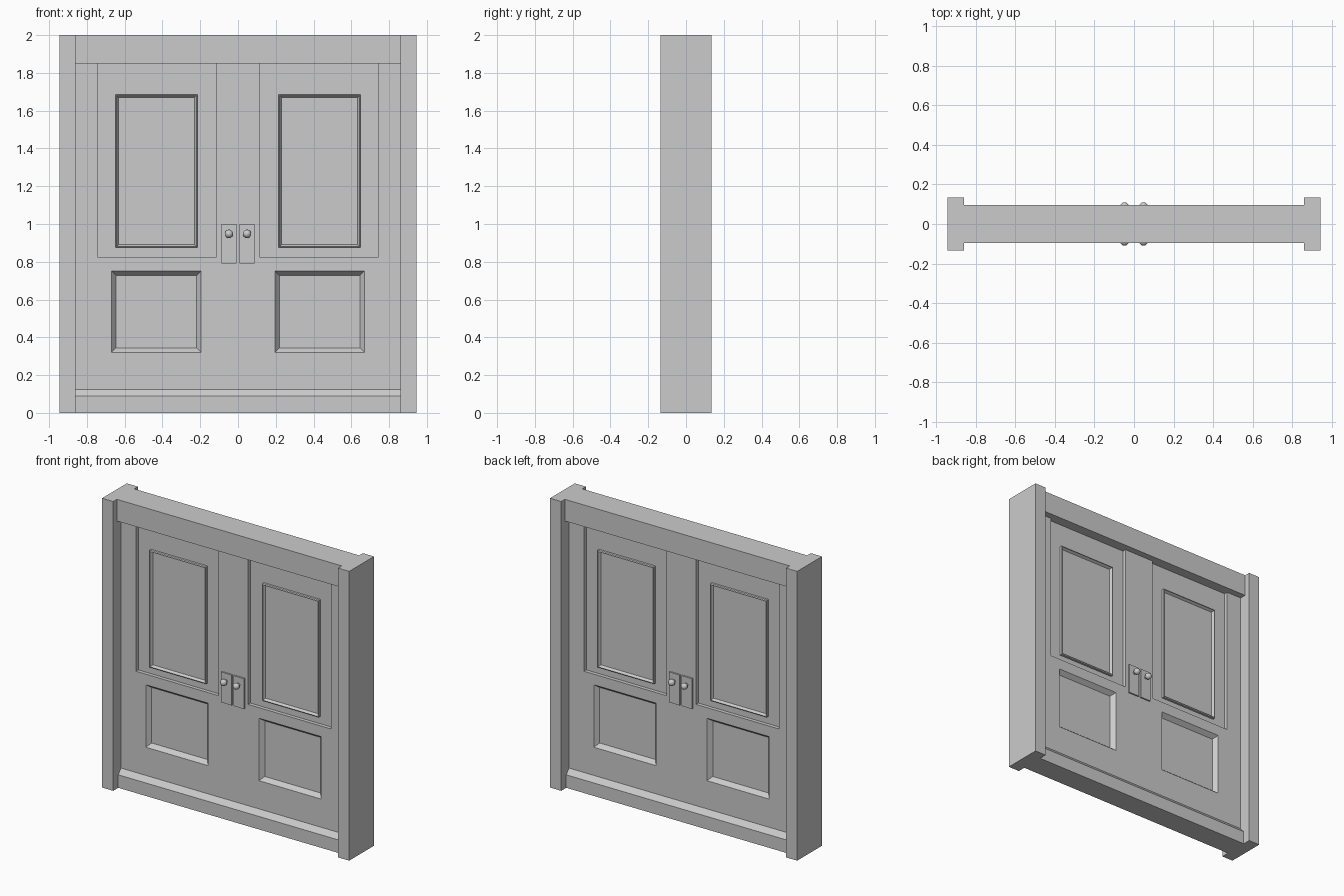
import bpy, bmesh
from math import radians

if "Cube" in bpy.data.objects:
    bpy.data.objects.remove(bpy.data.objects["Cube"])


def make_object(name, bm):
    bmesh.ops.recalc_face_normals(bm, faces=bm.faces)
    mesh = bpy.data.meshes.new(name)
    bm.to_mesh(mesh)
    bm.free()
    obj = bpy.data.objects.new(name, mesh)
    bpy.context.collection.objects.link(obj)
    return obj


def nested_rings(name, x0, x1, z0, z1, side, rings):
    """Closed solid from rectangles in the xz plane; each ring is (inset, depth)."""
    bm = bmesh.new()
    loops = []
    for i, y in rings:
        loops.append([bm.verts.new((x, side * y, z)) for x, z in
                      ((x0 + i, z0 + i), (x1 - i, z0 + i), (x1 - i, z1 - i), (x0 + i, z1 - i))])
    for a, b in zip(loops, loops[1:]):
        for k in range(4):
            n = (k + 1) % 4
            bm.faces.new((a[k], a[n], b[n], b[k]))
    bm.faces.new(loops[0])
    bm.faces.new(loops[-1])
    return make_object(name, bm)


def box(name, x0, x1, y0, y1, z0, z1):
    return nested_rings(name, x0, x1, z0, z1, 1, [(0, y0), (0, y1)])


def span(sx, a, b):
    return sorted((sx * a, sx * b))


# Door slab with a thicker kick board and sloped ledge at the bottom
half = [(0.08, 0), (0.08, 0.09), (0.05, 0.125), (0.05, 1.86)]
profile = half + [(-y, z) for y, z in reversed(half)]
bm = bmesh.new()
face = bm.faces.new([bm.verts.new((-0.865, y, z)) for y, z in profile])
ext = bmesh.ops.extrude_face_region(bm, geom=[face])
bmesh.ops.translate(bm, vec=(1.73, 0, 0),
                    verts=[v for v in ext["geom"] if isinstance(v, bmesh.types.BMVert)])
door = make_object("door_slab", bm)

# Sunken upper fields and bevelled lower panels, on both faces
cutters = []
for sx in (-1, 1):
    for sy in (-1, 1):
        x0, x1 = span(sx, 0.113, 0.745)
        cutters.append(nested_rings("upper_cutter", x0, x1, 0.825, 1.9, sy,
                                    [(0, 0.12), (0, 0.025)]))
        x0, x1 = span(sx, 0.195, 0.67)
        cutters.append(nested_rings("lower_cutter", x0, x1, 0.32, 0.752, sy,
                                    [(0, 0.12), (0, 0.05), (0.024, 0.02)]))
bpy.context.view_layer.objects.active = door
for c in cutters:
    mod = door.modifiers.new("cut", "BOOLEAN")
    mod.object, mod.operation, mod.solver = c, "DIFFERENCE", "EXACT"
    bpy.ops.object.modifier_apply(modifier=mod.name)
for c in cutters:
    bpy.data.objects.remove(c)

# Header and side posts
box("header", -0.86, 0.86, -0.095, 0.095, 1.85, 2.0)
for sx, label in ((-1, "left"), (1, "right")):
    x0, x1 = span(sx, 0.86, 0.945)
    box(label + "_post", x0, x1, -0.135, 0.135, 0, 2.0)

# Raised window mouldings, lock plates and knobs
for sx, label in ((-1, "left"), (1, "right")):
    for sy, face_name in ((-1, "front"), (1, "back")):
        tag = f"{face_name}_{label}"
        x0, x1 = span(sx, 0.215, 0.648)
        nested_rings(tag + "_moulding", x0, x1, 0.875, 1.685, sy,
                     [(0, 0.02), (0, 0.04), (0.006, 0.045), (0.016, 0.027)])
        x0, x1 = span(sx, 0.007, 0.088)
        nested_rings(tag + "_lock_plate", x0, x1, 0.79, 1.0, sy, [(0, 0.045), (0, 0.06)])
        bpy.ops.mesh.primitive_cylinder_add(vertices=12, radius=0.01, depth=0.035,
                                            location=(sx * 0.048, sy * 0.07, 0.948),
                                            rotation=(radians(90), 0, 0))
        bpy.context.object.name = tag + "_knob_stem"
        bpy.ops.mesh.primitive_uv_sphere_add(segments=16, ring_count=10, radius=0.022,
                                             location=(sx * 0.048, sy * 0.088, 0.948))
        bpy.context.object.name = tag + "_knob"
        bpy.ops.object.shade_smooth_by_angle()
